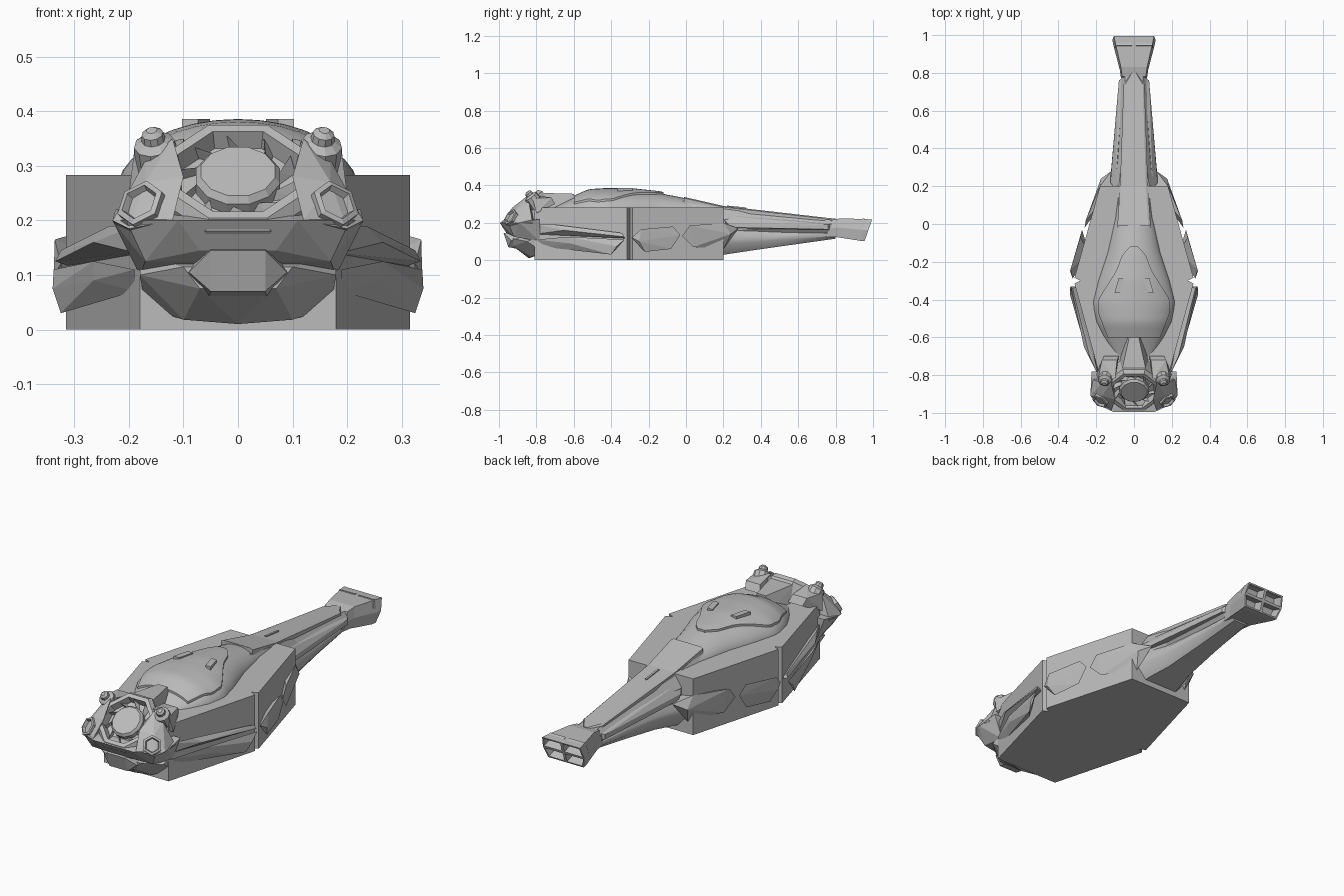
import bpy, bmesh, math
from mathutils import Vector

default = bpy.data.objects.get("Cube")
if default:
    bpy.data.objects.remove(default, do_unlink=True)

# One plain grey paint for the whole craft
GREY = (0.5, 0.5, 0.5, 1)
paint = bpy.data.materials.new("hull_grey")
paint.use_nodes = True
paint.diffuse_color = GREY
shader = paint.node_tree.nodes["Principled BSDF"]
shader.inputs["Base Color"].default_value = GREY
shader.inputs["Roughness"].default_value = 0.7


def finish(name, bm, smooth=None):
    """Turn a bmesh into a painted object, smooth below the given angle."""
    bmesh.ops.recalc_face_normals(bm, faces=bm.faces)
    mesh = bpy.data.meshes.new(name)
    for face in bm.faces:
        face.smooth = smooth is not None
    bm.to_mesh(mesh)
    bm.free()
    if smooth is not None:
        mesh.set_sharp_from_angle(angle=math.radians(smooth))
    mesh.materials.append(paint)
    obj = bpy.data.objects.new(name, mesh)
    bpy.context.collection.objects.link(obj)
    return obj


def loft_mesh(rings, cap_end=True):
    bm = bmesh.new()
    loops = [[bm.verts.new(p) for p in ring] for ring in rings]
    count = len(loops[0])
    for a, b in zip(loops, loops[1:]):
        for i in range(count):
            j = (i + 1) % count
            bm.faces.new((a[i], a[j], b[j], b[i]))
    bm.faces.new(loops[0])
    if cap_end:
        bm.faces.new(loops[-1])
    return bm, loops


def loft(name, rings, smooth=None):
    return finish(name, loft_mesh(rings)[0], smooth)


def hull(name, points):
    """Faceted solid wrapped around a few points."""
    bm = bmesh.new()
    for p in points:
        bm.verts.new(p)
    made = bmesh.ops.convex_hull(bm, input=bm.verts)
    spare = [g for g in made["geom_interior"] if isinstance(g, bmesh.types.BMVert)]
    bmesh.ops.delete(bm, geom=spare, context="VERTS")
    bmesh.ops.dissolve_limit(bm, angle_limit=0.03, verts=bm.verts, edges=bm.edges)
    return finish(name, bm)


def flip(points):
    return [(-x, y, z) for x, y, z in points]


def centre_hull(name, points):
    return hull(name, points + flip(points))


def paired_hull(name, points):
    hull("left_" + name, points)
    hull("right_" + name, flip(points))


def frame(centre, axis):
    turn = Vector(axis).to_track_quat("Z", "Y")
    return lambda r, a, h: turn @ Vector((r * math.cos(a), r * math.sin(a), h)) + Vector(centre)


def turned(name, profile, sides, centre, axis):
    """Sweep a radius/height profile around an axis, with flat sides."""
    place = frame(centre, axis)
    step = math.tau / sides
    loft(name, [[place(r, (i + 0.5) * step, h) for i in range(sides)] for r, h in profile])


def sample(table, y):
    """Interpolate the rows of a table along its first column."""
    for a, b in zip(table, table[1:]):
        if y <= b[0]:
            t = max(0, (y - a[0]) / (b[0] - a[0]))
            return [p + (q - p) * t for p, q in zip(a[1:], b[1:])]
    return table[-1][1:]


def box_ring(y, w, low, high, cut=0.3):
    """Eight-sided cross-section with chamfered corners."""
    c, m = w * (1 - cut), (high - low) * cut
    half = [(c, y, low), (w, y, low + m), (w, y, high - m), (c, y, high)]
    return half + flip(half)[::-1]


# Central six-sided block, notched at its widest point
DECK = 0.283
side = [(.18, -.81), (.315, -.315), (.285, -.3), (.315, -.285), (.18, .2)]
outline = side + [(-x, y) for x, y in reversed(side)]
loft("hull_block", [[(x, y, z) for x, y in outline] for z in (0, DECK)])

# Smooth dome on the deck: y, half width, crest height
DOME = [(-.7, .09, .29), (-.6, .16, .335), (-.52, .2, .37), (-.42, .22, .376),
        (-.3, .19, .376), (-.15, .14, .36), (.03, .1, .325)]


def dome_z(x, y):
    w, top = sample(DOME, y)
    return 0.275 + (top - 0.275) * max(0, 1 - (x / w) ** 2) ** 0.6


def arch(y, w, lift):
    steps = 14
    xs = [w * math.cos(math.pi * i / steps) for i in range(steps + 1)]
    top = [(x, y, dome_z(x, y) + lift) for x in xs]
    return [(w, y, 0.27)] + top + [(-w, y, 0.27)]


rows = 20
ys = [DOME[0][0] + (DOME[-1][0] - DOME[0][0]) * i / rows for i in range(rows + 1)]
loft("dome", [arch(y, sample(DOME, y)[0], 0) for y in ys], 40)

# Raised teardrop cover with two slots
COVER = [(-.6, .14), (-.47, .19), (-.4, .19), (-.25, .095), (-.16, .06), (-.12, .02)]
ys = [COVER[0][0] + (COVER[-1][0] - COVER[0][0]) * i / rows for i in range(rows + 1)]
loft("dome_cover", [arch(y, sample(COVER, y)[0], 0.01) for y in ys], 40)
paired_hull("dome_slot", [(x + 0.015 * e, y, z) for e in (-1, 1)
                          for x, y in ((.088, -.365), (.066, -.285))
                          for z in (.34, .386)])

# Neck joining dome to head
centre_hull("neck", [(.025, -.6, .355), (.035, -.7, .345), (.065, -.78, .36),
                     (.05, -.6, .28), (.09, -.78, .27)])
paired_hull("head_shoulder", [(.08, -.7, .3), (.16, -.7, .3), (.17, -.72, .335), (.09, -.72, .335),
                              (.1, -.82, .35), (.19, -.82, .33), (.2, -.8, .25), (.1, -.8, .25)])

# Tilted head ring with hub and slanted vanes
FACE, AIM = (0, -.89, .29), (0, -.66, .75)
turned("head_ring", [(.15, -.11), (.155, -.02), (.14, 0), (.12, 0), (.112, -.035)], 8, FACE, AIM)
turned("head_hub", [(.08, -.04), (.08, -.012), (.07, 0)], 12, FACE, AIM)
place = frame(FACE, AIM)
vanes = 10
for i in range(vanes):
    a = math.tau * i / vanes
    hull("head_vane", [place(r, a + turn, h) for r, turn, h in
                       ((.077, 0, -.04), (.077, .2, -.04), (.112, .3, -.04), (.112, .5, -.04),
                        (.077, .2, -.018), (.11, .5, -.008))])

# Cheeks, hexagonal sockets and round studs
paired_hull("cheek", [(.1, -.93, .28), (.12, -.84, .35), (.17, -.84, .31), (.17, -.91, .27), (.23, -.91, .2),
                      (.225, -.82, .2), (.12, -.985, .2), (.2, -.95, .185), (.17, -.8, .13)])
for label, s in (("left", 1), ("right", -1)):
    turned(label + "_socket", [(.045, -.04), (.047, .005), (.036, .008), (.026, -.02)], 6,
           (s * .178, -.938, .23), (s * .45, -.7, .5))
    turned(label + "_stud", [(.042, -.07), (.038, -.01), (.022, 0), (.02, .014), (.01, .022)], 10,
           (s * .155, -.835, .348), (s * .15, -.6, .8))

# Lower face, snout and jaw
centre_hull("lower_face", [(.11, -.995, .2), (.205, -.95, .2), (.23, -.89, .2), (.225, -.78, .22),
                           (.17, -.92, .125), (.07, -.96, .145), (.18, -.78, .1), (.09, -.95, .21)])
centre_hull("snout", [(.05, -.975, .145), (.09, -.935, .105), (.05, -.95, .07),
                      (.05, -.8, .17), (.1, -.8, .1), (.06, -.8, .04)])
centre_hull("jaw", [(.1, -.925, .115), (.18, -.85, .1), (.07, -.925, .075), (.1, -.83, .018),
                    (0, -.84, .01), (.18, -.76, .14), (.17, -.76, .04)])

# Blades and pods along the flanks
paired_hull("front_upper_blade", [(.19, -.8, .19), (.185, -.8, .14), (.235, -.7, .19), (.265, -.65, .16),
                                  (.335, -.33, .125), (.325, -.34, .145), (.29, -.33, .11)])
paired_hull("front_lower_blade", [(.19, -.8, .11), (.265, -.63, .125), (.265, -.62, .09), (.338, -.33, .11),
                                  (.34, -.37, .075), (.325, -.4, .03), (.26, -.48, .05), (.19, -.75, .07)])
paired_hull("rear_pod", [(.325, -.29, .12), (.336, -.24, .165), (.338, -.25, .1), (.315, -.22, .045),
                         (.285, -.07, .18), (.275, -.03, .135), (.282, -.08, .06), (.24, -.15, .12)])
paired_hull("rear_fairing", [(.262, -.02, .13), (.255, .02, .185), (.24, .04, .07), (.18, .2, .2),
                             (.175, .24, .14), (.12, .28, .17), (.15, .2, .06), (.1, .2, .18)])

# Tail boom: y, half width, underside, top
BOOM = [(-.02, .12, .1, .315), (.2, .115, .1, .275), (.35, .09, .13, .255), (.78, .068, .14, .215)]
KEEL = [(.1, .17, .01, .2), (.22, .14, .032, .19), (.34, .1, .05, .18), (.55, .075, .08, .17), (.8, .055, .115, .16)]
loft("tail_boom", [box_ring(*row) for row in BOOM])
loft("tail_keel", [box_ring(*row, 0.35) for row in KEEL], 40)
loft("tail_spine", [box_ring(y, w, z - 0.04, z, 0.15) for y, w, z in
                    ((-.01, .088, .338), (.2, .074, .29), (.74, .055, .228), (.8, .012, .222))])
hull("spine_ridge", [(x, y, z) for x in (-.005, .005)
                     for y, z in ((.22, .25), (.22, .292), (.32, .25), (.32, .282))])
paired_hull("tail_rail", [(.1, .18, .24), (.125, .22, .2), (.125, .24, .175), (.07, .2, .17),
                          (.08, .76, .19), (.08, .76, .165), (.05, .78, .16), (.055, .78, .2)])

# Flared tail nozzle with four recessed cells


def nozzle_ring(y, slant, w, low, high):
    mid = (low + high) / 2
    spots = [(-w * .86, low), (0, low), (w * .86, low), (w, mid),
             (w * .92, high), (0, high), (-w * .92, high), (-w, mid)]
    return [(x, y + slant * (z - low) / (high - low), z) for x, z in spots]


NOZZLE = [(.75, .03, .068, .125, .215), (.8, .03, .075, .124, .224),
          (.93, .04, .11, .104, .219), (.955, .04, .115, .103, .217)]
bm, loops = loft_mesh([nozzle_ring(*row) for row in NOZZLE], cap_end=False)
end = loops[-1]
middle = bm.verts.new((end[1].co + end[5].co) / 2)
cells = [bm.faces.new((middle, end[i], end[(i + 1) % 8], end[(i + 2) % 8])) for i in (1, 3, 5, 7)]
bmesh.ops.recalc_face_normals(bm, faces=bm.faces)
bmesh.ops.inset_individual(bm, faces=cells, thickness=0.01, depth=0)
bmesh.ops.inset_individual(bm, faces=cells, thickness=0.004, depth=-0.05)
finish("tail_nozzle", bm)
